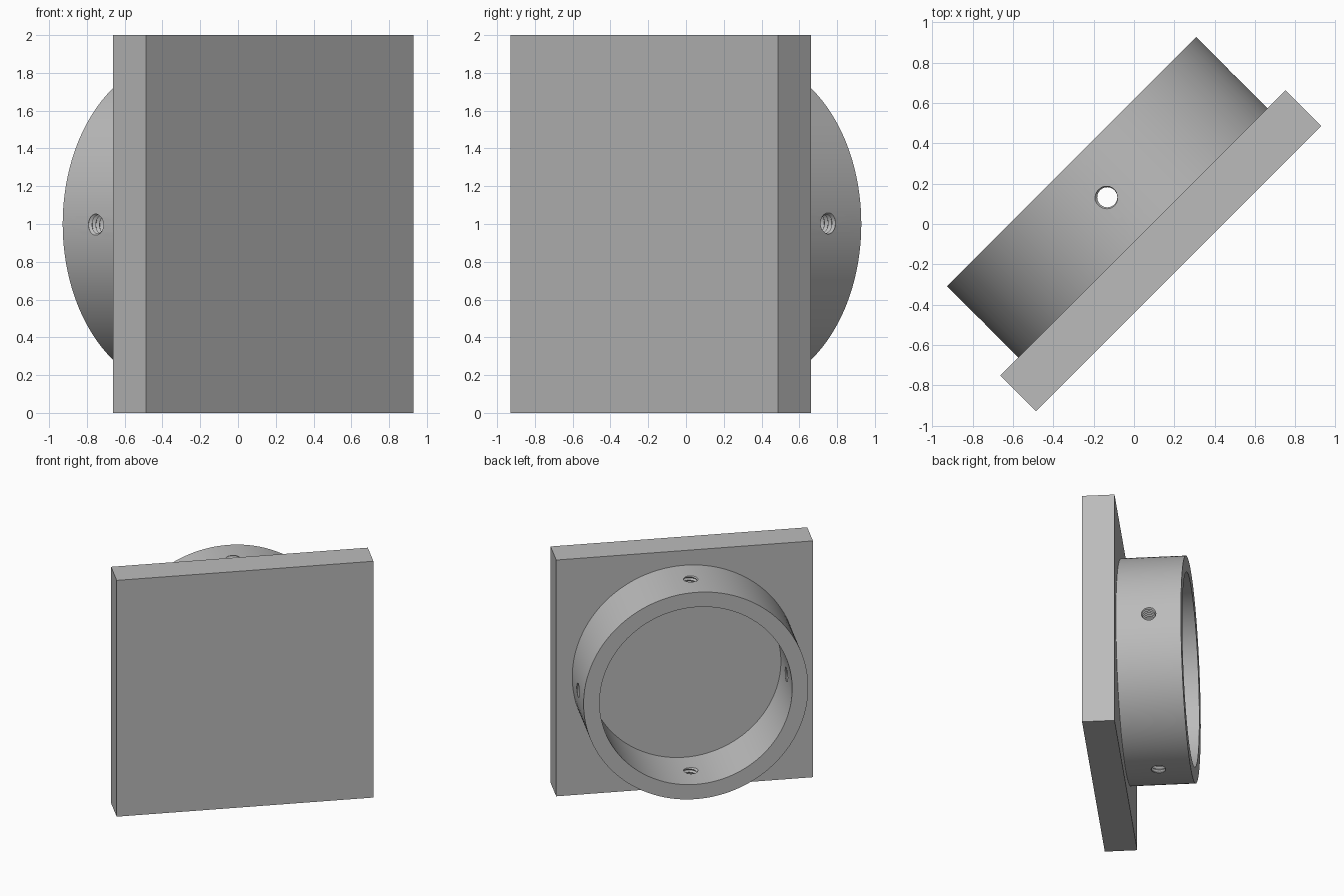
import bpy, bmesh, math
from mathutils import Matrix, Vector

if "Cube" in bpy.data.objects:
    bpy.data.objects.remove(bpy.data.objects["Cube"])

GREY = (0.5, 0.5, 0.5, 1)
mat = bpy.data.materials.new("plain grey")
mat.use_nodes = True
mat.diffuse_color = GREY
mat.node_tree.nodes["Principled BSDF"].inputs["Base Color"].default_value = GREY

# Placement: local y is the ring axis, the whole part is turned about z
PLACE = Matrix.Translation((0, 0, 1)) @ Matrix.Rotation(math.radians(45), 4, "Z")
PLATE_FRONT, PLATE_BACK, RING_END = -0.3125, -0.0625, 0.4375
RING_OUT, RING_IN = 0.875, 0.75
HOLE_Y = (PLATE_BACK + RING_END) / 2


def make_object(name, bm):
    bmesh.ops.recalc_face_normals(bm, faces=bm.faces)
    mesh = bpy.data.meshes.new(name)
    bm.to_mesh(mesh)
    bm.free()
    mesh.materials.append(mat)
    obj = bpy.data.objects.new(name, mesh)
    bpy.context.collection.objects.link(obj)
    obj.matrix_world = PLACE
    return obj


def threaded_rod(bm, matrix, length, minor=0.05, major=0.062, pitch=0.028, sides=24):
    """Closed helical screw along local z, starting at z = 0."""
    turns = math.ceil(length / pitch)
    rows = []
    for k in range(2 * turns + 1):
        radius = major if k % 2 else minor
        row = []
        for j in range(sides):
            a = math.tau * j / sides
            z = pitch * (k / 2 + j / sides)
            row.append(bm.verts.new(matrix @ Vector((radius * math.cos(a), radius * math.sin(a), z))))
        rows.append(row)
    faces = []
    for k in range(len(rows) - 1):
        for j in range(sides):
            if j < sides - 1:
                nxt = (rows[k + 1][j + 1], rows[k][j + 1])
            elif k + 3 < len(rows):
                nxt = (rows[k + 3][0], rows[k + 2][0])
            else:
                continue
            faces.append(bm.faces.new((rows[k][j], rows[k + 1][j], *nxt[::1])))
    # close both ends with fans
    middle = pitch * turns / 2
    tips = [bm.verts.new(matrix @ Vector((0, 0, z))) for z in (0, pitch * (turns + 0.5))]
    inverse = matrix.inverted()
    edges = {e for f in faces for e in f.edges if e.is_boundary}
    for e in edges:
        centre = (e.verts[0].co + e.verts[1].co) / 2
        bm.faces.new((*e.verts, tips[(inverse @ centre).z > middle]))


# Square back plate
bm = bmesh.new()
bmesh.ops.create_cube(bm, size=1)
bmesh.ops.scale(bm, vec=(2, PLATE_BACK - PLATE_FRONT, 2), verts=bm.verts)
bmesh.ops.translate(bm, vec=(0, (PLATE_BACK + PLATE_FRONT) / 2, 0), verts=bm.verts)
make_object("square_plate", bm)

# Collar ring, a rectangle spun about the axis
bm = bmesh.new()
corners = [(RING_IN, PLATE_BACK), (RING_OUT, PLATE_BACK), (RING_OUT, RING_END), (RING_IN, RING_END)]
verts = [bm.verts.new((r, y, 0)) for r, y in corners]
edges = [bm.edges.new((verts[i], verts[(i + 1) % 4])) for i in range(4)]
bmesh.ops.spin(bm, geom=verts + edges, cent=(0, 0, 0), axis=(0, 1, 0),
               angle=math.tau, steps=128, use_merge=True)
bmesh.ops.remove_doubles(bm, verts=bm.verts, dist=1e-4)
ring = make_object("collar_ring", bm)

# Four threaded set-screw holes through the ring wall
bm = bmesh.new()
for quarter in range(4):
    turn = Matrix.Rotation(quarter * math.pi / 2, 4, "Y")
    threaded_rod(bm, turn @ Matrix.Translation((0, HOLE_Y, RING_IN - 0.07)), 0.27)
cutter = make_object("thread_cutter", bm)
cutter.hide_render = True

cut = ring.modifiers.new("threaded holes", "BOOLEAN")
cut.operation = "DIFFERENCE"
cut.solver = "EXACT"
cut.object = cutter
bpy.context.view_layer.update()
bpy.ops.object.select_all(action="DESELECT")
bpy.context.view_layer.objects.active = ring
ring.select_set(True)
bpy.ops.object.modifier_apply(modifier=cut.name)
bpy.data.objects.remove(cutter)
bpy.ops.object.shade_smooth_by_angle(angle=math.radians(25))
